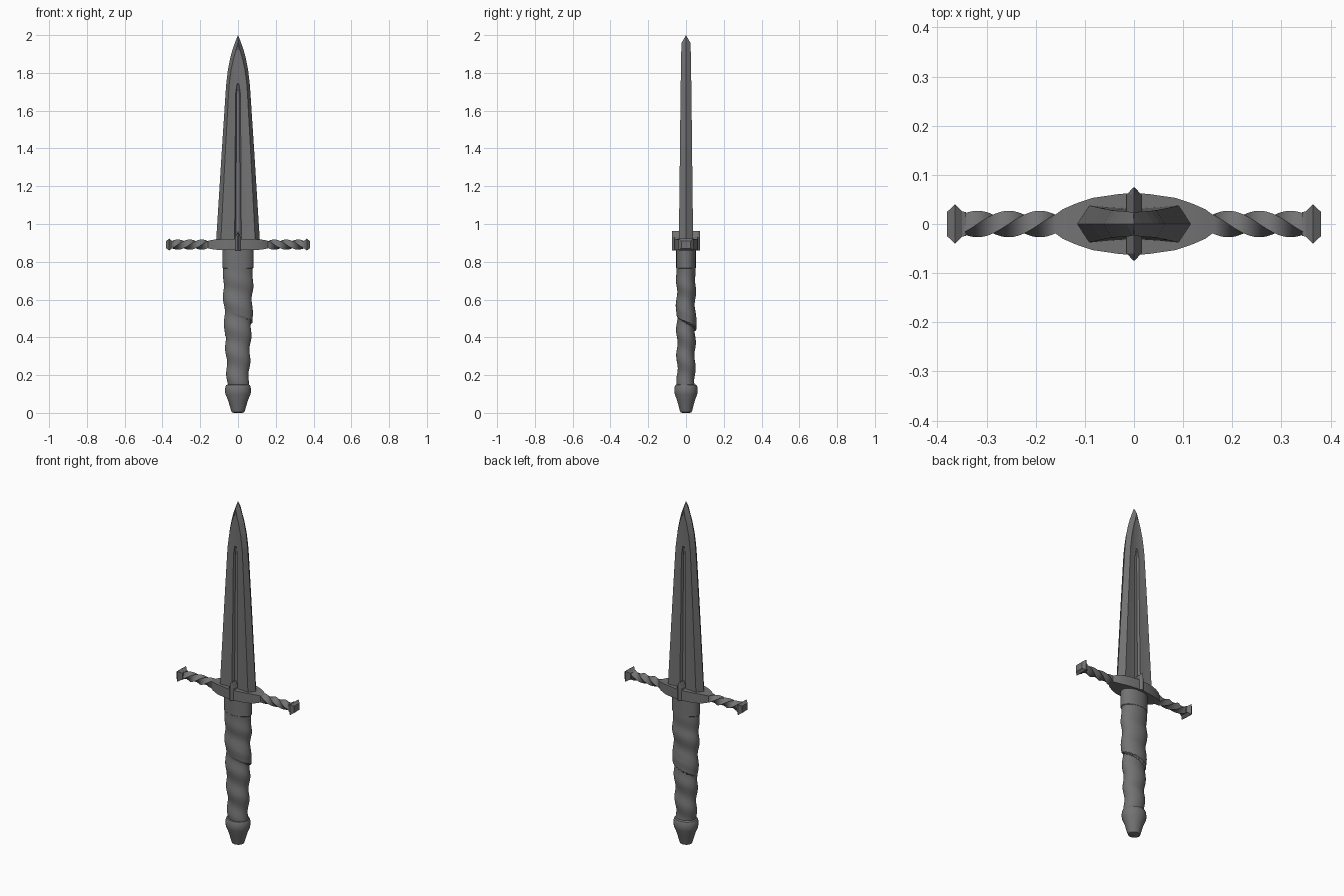
import bpy, bmesh
from math import sin, cos, pi, tau, radians

if "Cube" in bpy.data.objects:
    bpy.data.objects.remove(bpy.data.objects["Cube"])

# Dark iron used by every part
iron = bpy.data.materials.new("dark_iron")
iron.diffuse_color = (0.17, 0.17, 0.17, 1)
iron.use_nodes = True
iron.node_tree.nodes["Principled BSDF"].inputs["Base Color"].default_value = iron.diffuse_color


def loft(name, rings, smooth=None):
    """Skin a list of equal-length closed rings and cap both ends."""
    bm = bmesh.new()
    rows = [[bm.verts.new(p) for p in ring] for ring in rings]
    n = len(rows[0])
    for a, b in zip(rows, rows[1:]):
        for i in range(n):
            j = (i + 1) % n
            bm.faces.new((a[i], a[j], b[j], b[i]))
    bm.faces.new(rows[0][::-1])
    bm.faces.new(rows[-1])
    bmesh.ops.remove_doubles(bm, verts=bm.verts, dist=0.0002)
    bmesh.ops.recalc_face_normals(bm, faces=bm.faces)
    mesh = bpy.data.meshes.new(name)
    bm.to_mesh(mesh)
    bm.free()
    mesh.materials.append(iron)
    obj = bpy.data.objects.new(name, mesh)
    bpy.context.collection.objects.link(obj)
    if smooth:
        bpy.ops.object.select_all(action='DESELECT')
        obj.select_set(True)
        bpy.context.view_layer.objects.active = obj
        bpy.ops.object.shade_smooth_by_angle(angle=radians(smooth))
    return obj


def oval(rx, ry, z, n=32):
    return [(rx * cos(tau * i / n), ry * sin(tau * i / n), z) for i in range(n)]


def mirror_x(obj):
    obj.modifiers.new("Mirror", 'MIRROR').use_axis[0] = True


# Blade: bevelled edges, hollow-ground faces and a central fuller
def blade_ring(z, w, inner, t, g, d):
    tc = t - 0.006 * min(1, inner / 0.06)
    right = [(inner, t), (inner * 0.55, (t + tc) / 2 - 0.001), (g, tc), (g * 0.6, tc - d)]
    front = right + [(-x, y) for x, y in reversed(right)]
    ring = [(w, 0)] + front + [(-w, 0)] + [(-x, -y) for x, y in front]
    return [(x, y, z) for x, y in ring]


stations = [
    (0.89, 0.117, 0.092, 0.038, 0.018, 0.014),
    (1.40, 0.085, 0.066, 0.032, 0.015, 0.013),
    (1.69, 0.066, 0.050, 0.029, 0.013, 0.011),
    (1.745, 0.062, 0.046, 0.028, 0.005, 0.0),
    (1.82, 0.053, 0.036, 0.027, 0.004, 0.0),
    (1.88, 0.041, 0.023, 0.026, 0.003, 0.0),
    (1.92, 0.030, 0.011, 0.025, 0.002, 0.0),
    (1.96, 0.016, 0.001, 0.023, 0.0004, 0.0),
    (2.00, 0.00001, 0.00001, 0.00001, 0.00001, 0.0),
]
loft("blade", [blade_ring(*s) for s in stations])

# Crossguard body flowing into a twisted arm
GZ = 0.891


def guard_ring(x, hy, hz, a=0.0):
    corners = [(hy, hz), (-hy, hz), (-hy, -hz), (hy, -hz)]
    return [(x, y * cos(a) - z * sin(a), GZ + y * sin(a) + z * cos(a)) for y, z in corners]


arm = [guard_ring(x, hy, hz) for x, hy, hz in
       [(0, 0.063, 0.029), (0.03, 0.061, 0.029), (0.085, 0.053, 0.029),
        (0.12, 0.041, 0.027), (0.145, 0.030, 0.023)]]
steps = 36
for i in range(steps + 1):
    f = i / steps
    arm.append(guard_ring(0.16 + 0.19 * f, 0.019, 0.019, f * 1.5 * pi))
mirror_x(loft("crossguard", arm, 35))

# Flared square caps on the guard ends
cap = [guard_ring(x, h, h * 0.78) for x, h in
       [(0.342, 0.024), (0.350, 0.026), (0.364, 0.040), (0.380, 0.025)]]
mirror_x(loft("guard_end_cap", cap))


# Pointed ridge crossing the middle of the guard
def ridge_ring(y, hx):
    return [(-hx, y, 0.86), (hx, y, 0.86), (hx, y, 0.93), (0, y, 0.962), (-hx, y, 0.93)]


for side, name in ((1, "rear_ridge"), (-1, "front_ridge")):
    loft(name, [ridge_ring(side * y, h) for y, h in
                [(0.022, 0.015), (0.060, 0.015), (0.074, 0.0015)]])

# Ferrule under the guard
loft("ferrule", [oval(rx, ry, z, 40) for rx, ry, z in
                 [(0.078, 0.048, 0.764), (0.082, 0.052, 0.768), (0.082, 0.052, 0.868)]], 35)

# Grip: tapered oval with spiral swells and one raised wrap edge
PITCH = 0.135


def grip_ring(z, n=64):
    f = (z - 0.14) / 0.64
    rx, ry = 0.056 + 0.022 * min(1, f * 1.25), 0.047 + 0.004 * f
    ring = []
    for i in range(n):
        a = tau * i / n
        fade = min(1, (0.78 - z) / 0.12)
        bump = 0.004 * fade * cos(tau * z / PITCH + a)
        t = (a - radians(235)) % tau
        above = z - (0.53 - 0.145 * t / tau)
        if 0 <= above < 0.07:
            bump += 0.011 * sin(t / 2) * (1 - above / 0.07)
        ring.append(((rx + bump) * cos(a), (ry + bump) * sin(a), z))
    return ring


loft("grip", [grip_ring(0.14 + 0.64 * i / 110) for i in range(111)], 40)

# Pommel
loft("pommel", [oval(r, r * 0.9, z) for r, z in
                [(0.022, 0.0), (0.033, 0.004), (0.037, 0.014), (0.052, 0.065),
                 (0.066, 0.098), (0.069, 0.115), (0.067, 0.138), (0.062, 0.148),
                 (0.050, 0.152)]], 35)
